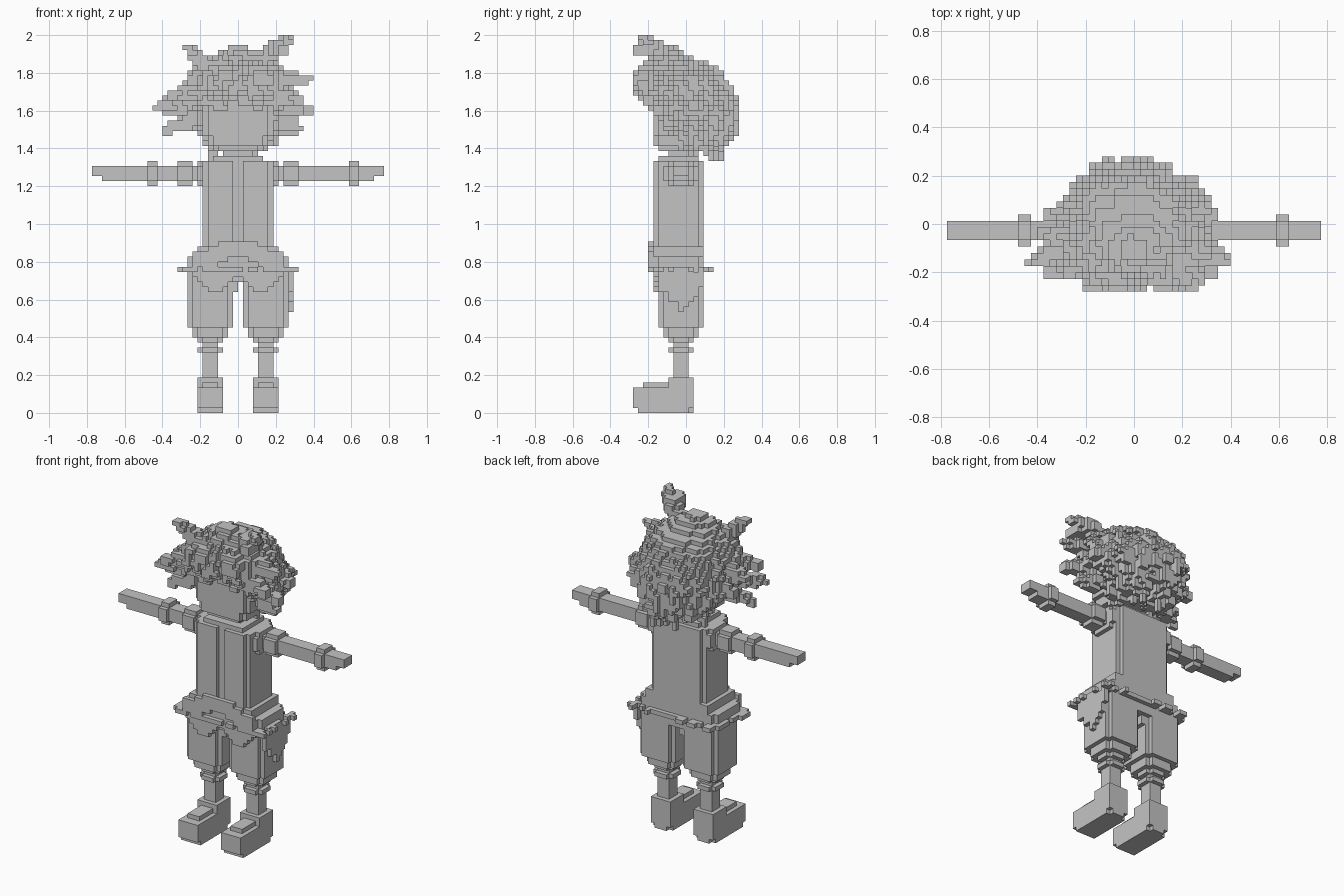
import bpy, bmesh, math, random

U = 2 / 75       # edge of one small cube
MID = 10.5       # depth cell that lies on y = 0

old = bpy.data.objects.get("Cube")
if old:
    bpy.data.objects.remove(old, do_unlink=True)

grey = bpy.data.materials.new("plain grey")
grey.use_nodes = True
COLOUR = (0.55, 0.55, 0.55, 1)
grey.diffuse_color = COLOUR
grey.node_tree.nodes["Principled BSDF"].inputs["Base Color"].default_value = COLOUR


def finish(name, bm):
    mesh = bpy.data.meshes.new(name)
    bm.to_mesh(mesh)
    bm.free()
    mesh.materials.append(grey)
    bpy.context.collection.objects.link(bpy.data.objects.new(name, mesh))


def blocks(name, *boxes):
    """One object from boxes given as x, depth and height ranges in cells."""
    bm = bmesh.new()
    for x0, x1, j0, j1, z0, z1 in boxes:
        for v in bmesh.ops.create_cube(bm, size=1)["verts"]:
            v.co = ((x1 if v.co.x > 0 else x0) * U,
                    ((j1 if v.co.y > 0 else j0) - MID) * U,
                    (z1 if v.co.z > 0 else z0) * U)
    finish(name, bm)


def pair(name, *boxes):
    blocks("left_" + name, *boxes)
    blocks("right_" + name, *[(-b[1], -b[0]) + b[2:] for b in boxes])


def post(x0, x1, j0, j1, z0, z1):
    """Two crossed boxes: an upright block with notched corners."""
    return ((x0 + 1, x1 - 1, j0, j1, z0, z1), (x0, x1, j0 + 1, j1 - 1, z0, z1))


def band(x0, x1, j0, j1, z0, z1):
    """The same notched block, lying along the arm."""
    return ((x0, x1, j0 + 1, j1 - 1, z0, z1), (x0, x1, j0, j1, z0 + 1, z1 - 1))


def cells(name, filled):
    """One object from a set of unit cells, keeping only the outer faces."""
    bm, corner = bmesh.new(), {}

    def vert(p):
        if p not in corner:
            corner[p] = bm.verts.new((p[0] * U, (p[1] - MID) * U, p[2] * U))
        return corner[p]

    for c in filled:
        for axis in range(3):
            for side in (0, 1):
                n = list(c)
                n[axis] += 2 * side - 1
                if tuple(n) in filled:
                    continue
                quad = []
                for a, b in ((0, 0), (1, 0), (1, 1), (0, 1)):
                    p = list(c)
                    p[axis] += side
                    p[(axis + 1) % 3] += a
                    p[(axis + 2) % 3] += b
                    quad.append(vert(tuple(p)))
                bm.faces.new(quad if side else quad[::-1])
    finish(name, bm)


def rnd(*key):
    seed = 7
    for k in key:
        seed = seed * 131 + k
    return random.Random(seed).random()


# Legs
pair("shoe", (3, 8, 1, 11, 0, 5), (4, 7, 11, 12, 0, 5), (3, 8, 0, 1, 1, 5),
     (4, 7, 2, 7, 5, 6), (3, 8, 7, 12, 5, 7), (3, 8, 11, 12, 1, 5))
pair("shin", (4, 7, 8, 11, 7, 14))
pair("ankle_band", *post(3, 8, 7, 12, 12, 13))
pair("trouser_leg", *post(1, 10, 5, 14, 17, 28), *post(2, 9, 6, 13, 15, 17),
     *post(3, 8, 7, 12, 14, 15))
blocks("pelvis", *post(-10, 10, 5, 14, 26, 29), (-1, 0, 6, 13, 24, 26))

# Torso, collar and neck
blocks("torso", (-7, 7, 5, 13, 28, 50), (-6, 6, 13, 14, 31, 50))
pair("vest_panel", (1, 6, 4, 5, 31, 50))
blocks("collar", (-5, 5, 5, 13, 50, 51))
blocks("neck", (-3, 3, 7, 11, 51, 53))

# Arms
pair("shoulder_trim", *band(7, 8, 6, 13, 45, 50))
pair("sleeve_cuff", *band(9, 12, 7, 12, 45, 50))
pair("arm", (7, 27, 8, 11, 46, 49), (27, 29, 8, 11, 47, 49))
blocks("left_wrist_band", *band(22, 24, 7, 12, 45, 50))
blocks("right_arm_band", *band(-18, -16, 7, 12, 45, 50))

# Sash with an arched front
blocks("sash", (-8, 8, 4, 14, 31, 33), *post(-10, 10, 4, 14, 29, 31))
arch = set()
for x in range(-9, 9):
    a = abs(x + 0.5)
    low, high = 31 - round(a / 3), 34 - round(max(0, a - 3) * 0.45)
    arch |= {(x, 3, z) for z in range(low, high)}
cells("sash_arch", arch)

# Ragged fringe around the hips
fringe = set()
for x in range(-12, 12):
    for j in range(3, 16):
        out = max(abs(x + 0.5) - 9.5, j - 13)
        if out <= 0 and j > 3 or rnd(x, j) < (0.8 if out <= 1 else 0.3):
            fringe.add((x, j, 28))
cells("hip_fringe", fringe)

# Hanging cloth on the front of both legs and on the left hip
drape = set()
for x in range(-9, 9):
    low = 24 + int(abs(abs(x + 0.5) - 4.5) * 0.8)
    drape |= {(x, 4, z) for z in range(low, 28)}
cells("front_drape", drape)
hip = {(10, j, z) for j in range(5, 14)
       for z in range(20 + abs(j - 9) + int(rnd(j) * 1.5), 28)}
cells("left_hip_drape", hip)

# Head with a stepped chin
blocks("head", (-4, 4, 5, 15, 52, 53), *post(-6, 6, 4, 16, 53, 55),
       *post(-7, 7, 4, 17, 55, 64))

# Hair: height, left edge, right edge, front edge, back edge
PROFILE = [(50, -7, 7, 10, 18), (52, -7, 7, 9, 18.5), (55, -8, 8, 7, 20),
           (58, -10, 10, 5, 21), (61, -12, 12, 3, 21), (64, -11, 11, 0.5, 20),
           (67, -10, 10, 0, 18), (69, -8, 8, 1.5, 16), (71, -5, 5, 4, 11),
           (73, -1, 1, 5, 8)]


def section(z):
    for lo, hi in zip(PROFILE, PROFILE[1:]):
        if lo[0] <= z <= hi[0]:
            t = (z - lo[0]) / (hi[0] - lo[0])
            return [p + (q - p) * t for p, q in zip(lo[1:], hi[1:])]


hair = set()
for z in range(50, 73):
    xl, xr, jf, jb = section(z + 0.5)
    for x in range(-13, 13):
        for j in range(21):
            dx = (x + 0.5 - (xl + xr) / 2) / ((xr - xl) / 2)
            dj = (j + 0.5 - (jf + jb) / 2) / ((jb - jf) / 2)
            lock = int((math.atan2(dj, dx) + math.pi) * 7)
            # Locks of differing thickness that change every few rows
            row = (z + int(rnd(lock) * 4)) // 4
            reach = 0.84 + 0.24 * rnd(lock, row)
            e = 3 if dj < 0 else 2
            r = (abs(dx) ** e + abs(dj) ** e) ** (1 / e)
            face = -7 <= x < 7 and j < 6 and z < 58 + int(rnd(x // 2, 5) * 4)
            short = z < 50 + int(rnd(lock, 99) ** 0.6 * 6)
            if r < reach and r > 0.4 * (z < 55) and not face and not short:
                hair.add((x, j, z))

# Swept locks that taper from root to tip
SPIKES = [((-9, 7, 61), (-16.5, 4.5, 60.5)), ((-9, 8, 58), (-14.5, 6.5, 56)),
          ((-9, 8, 63), (-14.5, 9, 62.5)), ((-8, 11, 61), (-13.5, 12, 60)),
          ((-8, 5, 64), (-13, 3, 63)), ((9, 7, 60), (14.5, 5, 60)),
          ((8, 6, 66), (14.5, 4.5, 66.5)), ((9, 8, 57), (12.5, 7, 56.5)),
          ((8, 11, 62), (12.5, 12, 61)), ((8, 5, 63), (12, 3, 62)),
          ((-5, 5, 68), (-10, 3, 72.5)), ((3, 7, 69), (8, 4, 72.5)),
          ((7, 5, 72), (10.5, 2, 74.3)), ((8, 3, 72.5), (9, 1, 72))]
for root, tip in SPIKES:
    for step in range(25):
        t = step / 24
        c = [p + (q - p) * t for p, q in zip(root, tip)]
        size = 2 - 1.1 * t
        near = [range(math.floor(v) - 2, math.floor(v) + 3) for v in c]
        hair |= {(x, j, z) for x in near[0] for j in near[1] for z in near[2]
                 if math.dist((x + 0.5, j + 0.5, z + 0.5), c) < size
                 and 0 <= j < 21 and z < 75}
cells("hair", hair)
